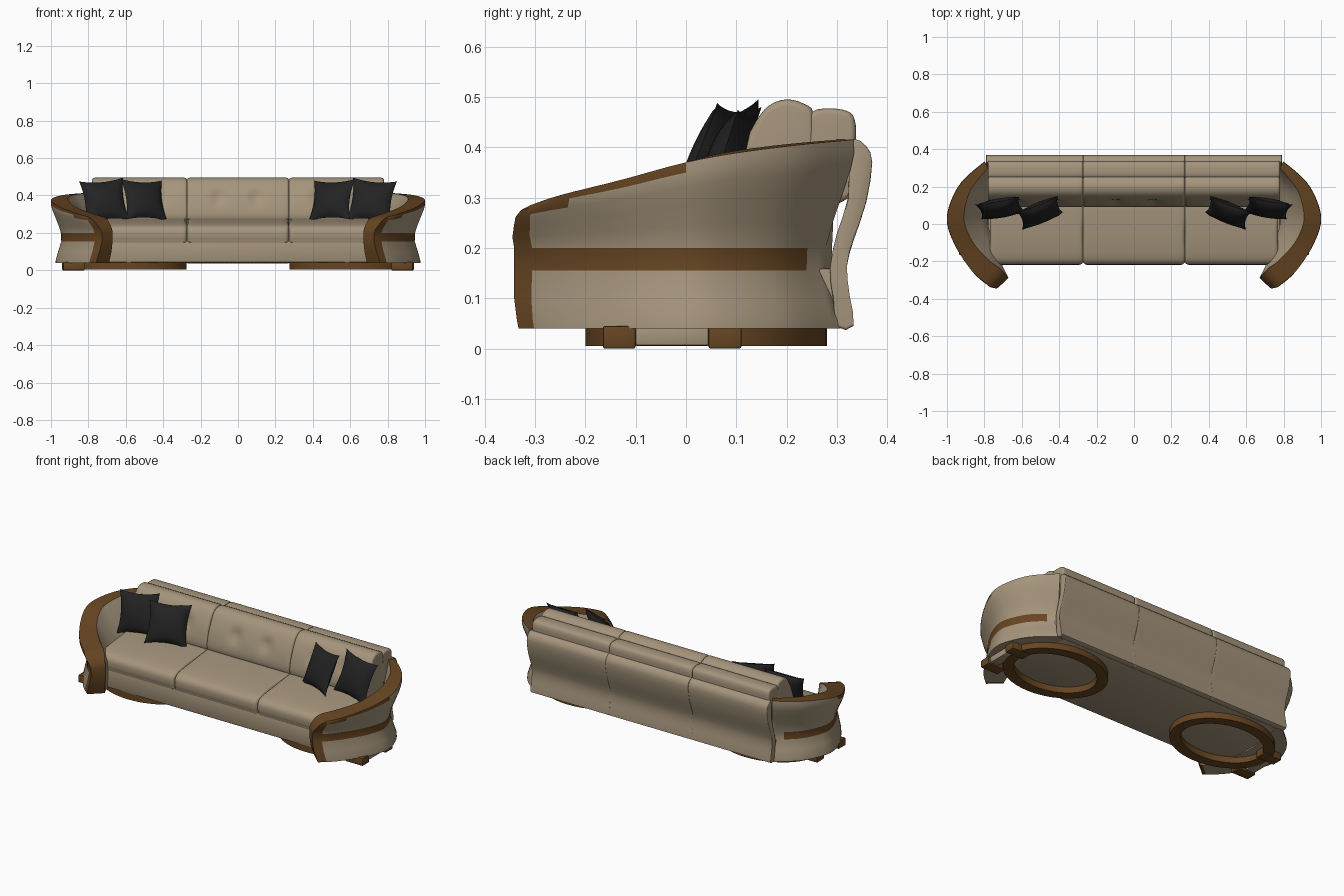
import bpy, bmesh, math
from mathutils import Vector, Matrix, Euler

if "Cube" in bpy.data.objects:
    bpy.data.objects.remove(bpy.data.objects["Cube"])


def material(name, color):
    m = bpy.data.materials.new(name)
    m.diffuse_color = (*color, 1)
    m.use_nodes = True
    m.node_tree.nodes["Principled BSDF"].inputs["Base Color"].default_value = m.diffuse_color
    return m


FABRIC = material("beige_fabric", (0.375, 0.298, 0.2))
WOOD = material("brown_wood", (0.135, 0.06, 0.016))
BLACK = material("black_cloth", (0.016, 0.016, 0.017))


def finish(name, bm, mats, angle=40, mirror=False):
    bmesh.ops.recalc_face_normals(bm, faces=bm.faces)
    me = bpy.data.meshes.new(name)
    bm.to_mesh(me)
    bm.free()
    for m in mats:
        me.materials.append(m)
    ob = bpy.data.objects.new(name, me)
    bpy.context.collection.objects.link(ob)
    bpy.ops.object.select_all(action='DESELECT')
    ob.select_set(True)
    bpy.context.view_layer.objects.active = ob
    bpy.ops.object.shade_smooth_by_angle(angle=math.radians(angle))
    if mirror:
        ob.modifiers.new("mirror", 'MIRROR').use_mirror_merge = False
    return ob


def spline(pts, n, closed=False):
    """Catmull-Rom resampling with n steps per span."""
    pts = [Vector(p) for p in pts]
    m, out = len(pts), []
    get = (lambda i: pts[i % m]) if closed else (lambda i: pts[min(max(i, 0), m - 1)])
    for i in range(m if closed else m - 1):
        a, b, c, d = get(i - 1), get(i), get(i + 1), get(i + 2)
        for k in range(n):
            t = k / n
            out.append(0.5 * (2 * b + (c - a) * t + (2 * a - 5 * b + 4 * c - d) * t * t
                              + (3 * b - a - 3 * c + d) * t ** 3))
    return out if closed else out + [pts[-1]]


def lerp_table(x, table):
    for (x0, y0), (x1, y1) in zip(table, table[1:]):
        if x <= x1:
            return y0 + (y1 - y0) * max(0, (x - x0) / (x1 - x0))
    return table[-1][1]


def cushion(name, x0, x1, profile, steps=3, r=0.02, tufts=(), mirror=False):
    """Side profile (y, z) swept along x with rounded ends."""
    prof = spline(profile, steps, closed=True)
    c = sum(prof, Vector((0, 0))) / len(prof)
    angles = [math.radians(a) for a in (0, 22, 45, 67, 90)]
    left = [(x0 + r * (1 - math.sin(a)), r * (1 - math.cos(a))) for a in reversed(angles)]
    left = [(x0 + r * (1 - math.cos(a)), r * (1 - math.sin(a))) for a in angles]
    right = [(x0 + x1 - x, i) for x, i in reversed(left)]
    mid = [(x0 + r + (x1 - x0 - 2 * r) * k / 24, 0) for k in range(1, 24)]
    bm = bmesh.new()
    rings = []
    for x, inset in left + mid + right:
        ring = []
        for p in prof:
            q = p + (c - p).normalized() * inset
            y = q.x
            if q.x < c.x:
                for tx, tz in tufts:
                    y += 0.022 * math.exp(-((x - tx) ** 2 + (q.y - tz) ** 2) / 0.0011)
            ring.append(bm.verts.new((x, y, q.y)))
        rings.append(ring)
    n = len(prof)
    for a, b in zip(rings, rings[1:]):
        for k in range(n):
            bm.faces.new((a[k], a[(k + 1) % n], b[(k + 1) % n], b[k]))
    bm.faces.new(rings[0])
    bm.faces.new(rings[-1])
    return finish(name, bm, [FABRIC], 50, mirror)


def box(name, lo, hi, mat, bevel=0.004, mirror=False):
    bm = bmesh.new()
    bmesh.ops.create_cube(bm, size=1)
    for v in bm.verts:
        v.co = [l + (h - l) * (c + 0.5) for l, h, c in zip(lo, hi, v.co)]
    bmesh.ops.bevel(bm, geom=bm.edges[:], offset=bevel, segments=2, profile=0.5, affect='EDGES')
    return finish(name, bm, [mat], 40, mirror)


# Curved arms: outer rim, inner rim, inner foot line and rim height, front to back
P = spline([(.80, -.31), (.87, -.25), (.95, -.13), (1, 0), (.985, .11), (.92, .23), (.80, .335)], 4)
Q = spline([(.72, -.235), (.78, -.19), (.86, -.1), (.905, 0), (.905, .08), (.87, .19), (.78, .30)], 4)
R = spline([(.72, -.235), (.735, -.18), (.76, -.08), (.78, 0), (.78, .08), (.77, .19), (.74, .29)], 4)
H = [v.x for v in spline([(.285, 0), (.305, 0), (.335, 0), (.37, 0), (.39, 0), (.405, 0), (.415, 0)], 4)]
LOW = [.04, .055, .10, .155, .20]
LOW_OFF = [-.03, -.031, -.045, -.064, -.062]
HIGH = [.25, .5, .72, .88, 1]
HIGH_OFF = [-.046, -.026, -.009, -.001, -.003]
BULGE = [(.04, .045), (.1, .064), (.17, .075), (.22, .07), (.26, .045), (.275, .025), (.29, 0)]
bm = bmesh.new()
rings = []
N = len(LOW) + len(HIGH)
fwd = Vector((-.68, -.73))
for i, (p, q, r, h) in enumerate(zip(P, Q, R, H)):
    out = (p - q).normalized()
    g = (h - .17) / .23
    w = max(0, 1 - i / 8)
    outer, inner = [], []
    levels = [(z, o, 0) for z, o in zip(LOW, LOW_OFF)]
    levels += [(.2 + (h - .2) * f, o, f) for f, o in zip(HIGH, HIGH_OFF)]
    for z, o, f in levels:
        # rolled front end
        s = fwd * lerp_table(z * .285 / h if f else z, BULGE) * w if f < 1 else Vector((0, 0))
        a = p + out * o * g + s
        b = r.lerp(q, f) + s
        outer.append(bm.verts.new((a.x, a.y, z)))
        inner.append(bm.verts.new((b.x, b.y, z)))
    rings.append(outer + inner[::-1])
for i, (a, b) in enumerate(zip(rings, rings[1:])):
    for k in range(2 * N):
        j = (k + 1) % (2 * N)
        f = bm.faces.new((a[k], a[j], b[j], b[k]))
        rim = k == N - 1 or (k == N - 2 and i < 12) or (k == N - 3 and i < 5)
        stripe = k == 3 and i < 22
        f.material_index = int(rim or stripe or (i < 2 and k < N) or i < 1)
for ring, wood in ((rings[0], 1), (rings[-1], 0)):
    for k in range(N - 1):
        f = bm.faces.new((ring[k], ring[k + 1], ring[2 * N - 2 - k], ring[2 * N - 1 - k]))
        f.material_index = wood
finish("arms", bm, [FABRIC, WOOD], 40, True)

# Base under the seat
box("base", (-.78, -.205, .042), (.78, .30, .16), FABRIC, .008)

# Seat cushions
SEAT = [(-.19, .147), (-.212, .16), (-.218, .19), (-.212, .222), (-.18, .243),
        (-.09, .26), (.02, .27), (.14, .272), (.17, .22), (.16, .15), (0, .145)]
cushion("seat_cushion_middle", -.272, .272, SEAT)
cushion("seat_cushion_side", .272, .77, SEAT, mirror=True)

# Back cushions: tufted front roll and lower rear roll
BACK = [(.14, .24), (.095, .27), (.092, .32), (.11, .39), (.138, .45), (.165, .483),
        (.2, .495), (.235, .486), (.254, .465), (.255, .38), (.25, .25)]
REAR = [(.245, .3), (.243, .44), (.252, .471), (.285, .477), (.32, .472), (.335, .455),
        (.337, .41), (.325, .3)]
for tag, a, b, mir in (("middle", -.272, .272, False), ("side", .272, .78, True)):
    m = (a + b) / 2
    cushion("back_cushion_" + tag, a, b, BACK, r=.014, mirror=mir,
            tufts=[(m - .1, .39), (m + .1, .39)])
    cushion("rear_roll_" + tag, a, b, REAR, r=.012, mirror=mir)

# Upholstered back shell in three panels
SHELL = [(.337, .416), (.358, .402), (.37, .37), (.358, .29), (.333, .215), (.319, .16),
         (.325, .1), (.333, .045), (.30, .043), (.292, .1), (.286, .16), (.3, .23),
         (.322, .3), (.325, .40)]
cushion("back_shell_middle", -.272, .272, SHELL, steps=2, r=.004)
cushion("back_shell_side", .272, .79, SHELL, steps=2, r=.006, mirror=True)

# Plinth rings
bm = bmesh.new()
rings = []
for i in range(48):
    t = 2 * math.pi * i / 48
    ring = []
    for d, z in ((0, .005), (0, .045), (.06, .045), (.06, .005)):
        ring.append(bm.verts.new((.585 + (.31 - d) * math.cos(t), .04 + (.24 - d) * math.sin(t), z)))
    rings.append(ring)
for i in range(48):
    a, b = rings[i], rings[(i + 1) % 48]
    for k in range(4):
        bm.faces.new((a[k], a[(k + 1) % 4], b[(k + 1) % 4], b[k]))
finish("plinth_rings", bm, [WOOD], 40, True)

# Outer feet and the fabric piece between them
box("front_foot", (.82, -.165, 0), (.935, -.10, .045), WOOD, mirror=True)
box("rear_foot", (.82, .045, 0), (.94, .11, .045), WOOD, mirror=True)
box("foot_infill", (.87, -.10, .006), (.925, .045, .045), FABRIC, mirror=True)


# Throw pillows with pinched corners
def pillow(name, center, half, thick, lean, roll, yaw):
    bm = bmesh.new()
    for side in (-1, 1):
        g = bmesh.ops.create_grid(bm, x_segments=14, y_segments=14, size=1)
        for v in g["verts"]:
            u, w = v.co.x, v.co.y
            puff = max(0, (1 - u * u) * (1 - w * w)) ** 0.55
            v.co = (half * u * (1 - .13 * (1 - w * w)), side * thick * puff,
                    half * w * (1 - .13 * (1 - u * u)))
    bmesh.ops.remove_doubles(bm, verts=bm.verts[:], dist=1e-5)
    rot = Euler([math.radians(a) for a in (-lean, roll, yaw)], 'XYZ').to_matrix().to_4x4()
    bm.transform(Matrix.Translation(center) @ rot)
    finish(name, bm, [BLACK], 60, True)


pillow("inner_pillows", (-.502, .06, .376), .118, .042, 24, 2, 22)
pillow("outer_pillows", (-.715, .085, .373), .12, .042, 20, -5, 10)
